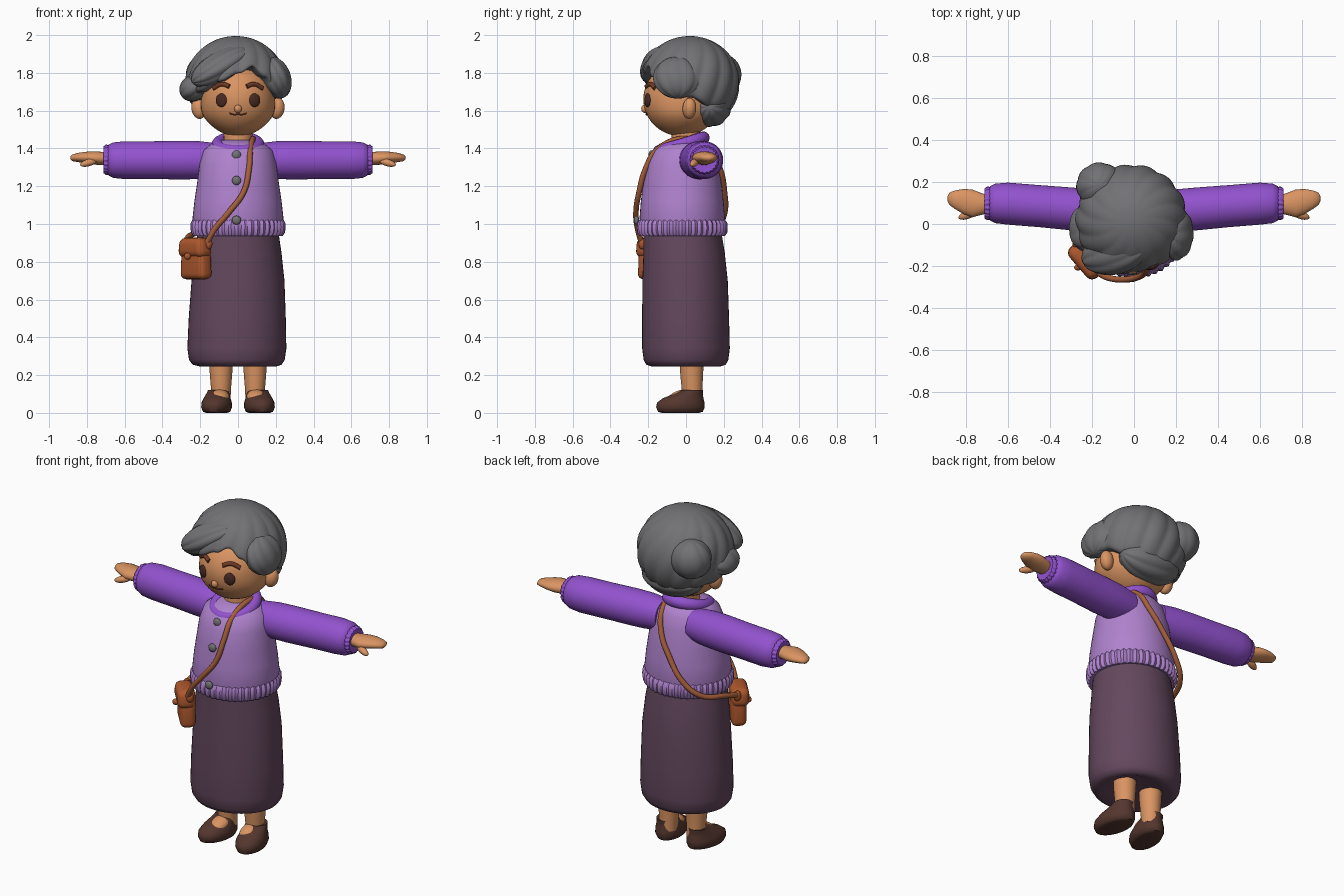
import bpy, bmesh, math
from mathutils import Matrix, Vector, Euler

if "Cube" in bpy.data.objects:
    bpy.data.objects.remove(bpy.data.objects["Cube"])

def mat(name, r, g, b):
    m = bpy.data.materials.new(name)
    lin = [((c / 255 + 0.055) / 1.055) ** 2.4 for c in (r, g, b)]
    m.diffuse_color = (*lin, 1)
    m.use_nodes = True
    m.node_tree.nodes["Principled BSDF"].inputs["Base Color"].default_value = m.diffuse_color
    return m

SKIN = mat("skin", 218, 148, 98)
HAIR = mat("grey hair", 114, 114, 117)
SLEEVE = mat("deep purple", 146, 82, 206)
VEST = mat("lavender", 175, 130, 205)
SKIRT = mat("plum", 100, 72, 94)
BAG = mat("tan leather", 174, 88, 46)
STRAP = mat("strap leather", 165, 95, 58)
SHOE = mat("dark brown", 84, 54, 46)
EYE = mat("eye brown", 72, 42, 34)
BROW = mat("brow brown", 112, 58, 38)

def finish(name, bm, m, angle=50):
    bmesh.ops.recalc_face_normals(bm, faces=bm.faces)
    me = bpy.data.meshes.new(name)
    bm.to_mesh(me)
    bm.free()
    me.materials.append(m)
    ob = bpy.data.objects.new(name, me)
    bpy.context.collection.objects.link(ob)
    bpy.ops.object.select_all(action='DESELECT')
    ob.select_set(True)
    bpy.context.view_layer.objects.active = ob
    bpy.ops.object.shade_smooth_by_angle(angle=math.radians(angle))
    return ob

def skin_rings(name, rings, m, angle=50):
    """Bridge closed rings of points and cap both ends."""
    bm = bmesh.new()
    vs = [[bm.verts.new(p) for p in r] for r in rings]
    n = len(rings[0])
    for a, b in zip(vs, vs[1:]):
        for i in range(n):
            bm.faces.new((a[i], a[(i + 1) % n], b[(i + 1) % n], b[i]))
    bm.faces.new(vs[0])
    bm.faces.new(vs[-1])
    return finish(name, bm, m, angle)

def loft(name, rows, m, axis='z', n=48, ribs=0, depth=0.0, place=None):
    """Rows are (position along axis, centre a, centre b, radius a, radius b)."""
    rings = []
    for p, ca, cb, ra, rb in rows:
        ring = []
        for i in range(n):
            t = 2 * math.pi * i / n
            k = depth * math.cos(ribs * t)
            a, b = ca + (ra + k) * math.cos(t), cb + (rb + k) * math.sin(t)
            v = Vector((a, b, p) if axis == 'z' else (p, a, b))
            ring.append(place @ v if place else v)
        rings.append(ring)
    return skin_rings(name, rings, m)

def blob(name, m, loc, rad, rot=(0, 0, 0), grooves=0, depth=0.06, seg=32):
    """Ellipsoid, optionally with lock grooves running around its local x axis poles."""
    bm = bmesh.new()
    bmesh.ops.create_uvsphere(bm, u_segments=seg * (2 if grooves else 1), v_segments=seg // 2, radius=1)
    for v in bm.verts:
        if grooves:
            a = math.atan2(v.co.y, v.co.x)
            w = math.hypot(v.co.x, v.co.y)
            v.co *= 1 - depth * w * (1 - abs(math.sin(grooves * a / 2 + 0.6 * v.co.z)))
            v.co = Vector((v.co.z, v.co.x, v.co.y))
    e = Euler([math.radians(a) for a in rot]).to_matrix().to_4x4()
    bm.transform(Matrix.Translation(loc) @ e @ Matrix.Diagonal((*rad, 1)))
    return finish(name, bm, m, 75)

def tube(name, pts, r, m):
    cu = bpy.data.curves.new(name, 'CURVE')
    cu.dimensions = '3D'
    cu.bevel_depth, cu.bevel_resolution, cu.resolution_u = r, 3, 8
    cu.use_fill_caps = True
    s = cu.splines.new('BEZIER')
    s.bezier_points.add(len(pts) - 1)
    for b, p in zip(s.bezier_points, pts):
        b.co = p
        b.handle_left_type = b.handle_right_type = 'AUTO'
    cu.materials.append(m)
    ob = bpy.data.objects.new(name, cu)
    bpy.context.collection.objects.link(ob)
    bpy.ops.object.select_all(action='DESELECT')
    ob.select_set(True)
    bpy.context.view_layer.objects.active = ob
    bpy.ops.object.convert(target='MESH')
    return ob

# skirt, vest and ribbed hem
loft("skirt", [(.262, 0, 0, .15, .14), (.245, 0, 0, .20, .18), (.255, -.005, 0, .235, .21), (.28, -.006, 0, .253, .224),
               (.34, -.006, 0, .262, .232), (.5, -.004, -.002, .257, .23), (.7, 0, -.005, .246, .226),
               (.85, 0, -.01, .23, .215), (.97, 0, -.02, .212, .205)], SKIRT)
loft("vest", [(.97, 0, -.02, .23, .215), (1.03, 0, -.02, .241, .226), (1.12, 0, -.02, .231, .219),
              (1.22, 0, -.02, .216, .207), (1.32, 0, -.02, .203, .188), (1.39, 0, -.015, .182, .163),
              (1.425, 0, -.01, .14, .13), (1.445, 0, 0, .08, .08)], VEST)
loft("vest_hem", [(.94, 0, -.02, .20, .19), (.937, 0, -.02, .232, .222), (.955, 0, -.02, .244, .234), (.98, 0, -.02, .247, .236),
                  (1.005, 0, -.02, .246, .234), (1.022, 0, -.02, .236, .222)], VEST, n=176, ribs=44, depth=.005)

# collar: tilted ring, low at the front
bm = bmesh.new()
vs = []
for i in range(48):
    t = 2 * math.pi * i / 48
    c, s = math.cos(t), math.sin(t)
    vs.append([bm.verts.new((c * (.108 + .032 * math.cos(u)), -.025 + s * (.118 + .032 * math.cos(u)),
                             1.42 + .036 * s + .034 * math.sin(u)))
               for u in [2 * math.pi * j / 14 for j in range(14)]])
for i in range(48):
    for j in range(14):
        a, b = vs[i], vs[(i + 1) % 48]
        bm.faces.new((a[j], b[j], b[(j + 1) % 14], a[(j + 1) % 14]))
finish("collar", bm, SLEEVE)

for z, y in ((1.365, -.185), (1.23, -.23), (1.02, -.262)):
    blob("button", HAIR, (-.008, y, z), (.024, .014, .024), seg=20)

# arms, hands, legs and shoes on both sides
for s in (-1, 1):
    loft("sleeve", [(s * x, cy, 1.338, r, r) for x, cy, r in
         ((.10, .06, .088), (.2, .065, .1), (.3, .072, .102), (.45, .085, .1), (.6, .097, .1), (.66, .098, .094),
          (.685, .098, .082), (.692, .098, .068))], SLEEVE, 'x')
    loft("cuff", [(s * x, .098, 1.34, r, r) for x, r in ((.675, .06), (.685, .076), (.70, .077), (.712, .068), (.71, .045))],
         SLEEVE, 'x', n=96, ribs=20, depth=.003)
    loft("hand", [(s * x, cy, cz, ry, rz) for x, cy, cz, ry, rz in
         ((.68, .095, 1.345, .04, .036), (.72, .095, 1.347, .05, .035), (.77, .098, 1.35, .066, .035),
          (.81, .107, 1.352, .06, .03), (.85, .115, 1.352, .045, .024), (.878, .12, 1.35, .03, .017), (.888, .12, 1.35, .01, .006))],
         SKIN, 'x', n=24)
    blob("thumb", SKIN, (s * .79, .045, 1.325), (.05, .02, .019), (0, s * 15, s * -20), seg=20)
    loft("leg", [(.06, s * .09, .035, .05, .052), (.13, s * .09, .032, .053, .055), (.2, s * .09, .03, .059, .06),
                 (.3, s * .09, .03, .064, .066)], SKIN, n=32)
    blob("instep", SKIN, (s * .097, -.03, .085), (.05, .07, .035), (18, 0, 0), seg=24)
    place = Matrix.Translation((s * .108, 0, 0)) @ Matrix.Rotation(s * math.radians(10), 4, 'Z')
    loft("shoe", [(0, 0, -.03, .055, .1), (.006, 0, -.03, .07, .12), (.03, 0, -.03, .08, .13), (.055, 0, -.028, .078, .127),
                  (.078, 0, -.015, .07, .108), (.1, 0, .012, .062, .078), (.122, 0, .035, .056, .057),
                  (.118, 0, .035, .046, .045)], SHOE, n=36, place=place)

# neck, head and face
loft("neck", [(1.36, 0, 0, .085, .085), (1.44, 0, 0, .075, .075), (1.54, 0, 0, .078, .08)], SKIN, n=32)
HC, HR = Vector((0, -.022, 1.66)), Vector((.194, .204, .196))
head = blob("head", SKIN, HC, HR, seg=48)
for v in head.data.vertices:        # fuller cheeks below the eyes
    v.co.x *= 1 + .06 * math.exp(-((v.co.z - 1.57) / .06) ** 2)

def face(x, z, out=0):
    k = 1 - ((x - HC.x) / HR.x) ** 2 - ((z - HC.z) / HR.z) ** 2
    return (x, HC.y - HR.y * math.sqrt(k) - out, z)

blob("nose", SKIN, face(0, 1.61, -.002), (.02, .02, .022), seg=20)
tube("mouth", [face(x, z, .002) for x, z in ((-.045, 1.586), (-.02, 1.579), (0, 1.581), (.02, 1.579), (.045, 1.586))], .004, BROW)
for s in (-1, 1):
    blob("ear", SKIN, (s * .207, .018, 1.612), (.04, .036, .056), (0, s * 10, s * 20), seg=24)
    blob("eye", EYE, face(s * .088, 1.655), (.031, .013, .036), (0, 0, s * 22), seg=24)
    tube("eyebrow", [face(s * x, z, .002) for x, z in ((.045, 1.728), (.085, 1.74), (.13, 1.718))], .012, BROW)

# hair cap: grooved dome cut at a hairline that varies around the head
LINE = [(-180, 1.58), (-110, 1.62), (-75, 1.66), (-50, 1.70), (-20, 1.755), (5, 1.80), (22, 1.835), (38, 1.78),
        (55, 1.70), (90, 1.67), (120, 1.62), (180, 1.58)]

def hairline(d):
    for (a, za), (b, zb) in zip(LINE, LINE[1:]):
        if a <= d <= b:
            t = (d - a) / (b - a)
            return za + (zb - za) * t * t * (3 - 2 * t)

rings = []
N, M = 144, 26
for j in range(1, M + 3):
    ring = []
    for i in range(N):
        p = -math.pi + 2 * math.pi * i / N
        end = math.acos((hairline(math.degrees(p)) - 1.745) / .25)
        t = end * min(j, M) / M
        k = 1 - .045 * math.sin(t) * (1 - abs(math.sin(7 * p + 2.2 * t)))
        k *= (.97, .9, .68)[max(0, j - M)] if j >= M else 1
        ring.append((-.012 + .268 * k * math.sin(t) * math.sin(p), .02 - .265 * k * math.sin(t) * math.cos(p),
                     1.745 + .25 * math.cos(t) * (1 if j <= M else .98)))
    rings.append(ring)
skin_rings("hair_cap", rings, HAIR, 75)

# hair locks: swept fringe, side curls, nape roll and bun
blob("fringe", HAIR, (-.09, -.135, 1.835), (.18, .105, .082), (0, -28, 14), 9)
blob("left_curl", HAIR, (-.235, -.02, 1.72), (.078, .11, .07), (0, -35, 0), 7)
blob("right_lock", HAIR, (.2, -.045, 1.775), (.115, .13, .08), (0, 70, 0), 9)
blob("nape_roll", HAIR, (0, .125, 1.62), (.19, .115, .108), (0, 0, 0), 9)
blob("bun", HAIR, (-.165, .185, 1.79), (.112, .108, .112), (0, 90, 30), 8, .04)

# shoulder bag, flap and clasp, turned toward the front corner
def box(name, m, loc, size, bevel):
    bm = bmesh.new()
    bmesh.ops.create_cube(bm, size=1)
    for v in bm.verts:
        v.co = Vector([a * b for a, b in zip(v.co, size)])
        v.co.x *= 1.06 if v.co.z < 0 else .94
    bmesh.ops.bevel(bm, geom=bm.edges[:], offset=bevel, segments=4, profile=.5, affect='EDGES')
    bm.transform(BP @ Matrix.Translation(loc))
    return finish(name, bm, m, 60)

BP = Matrix.Translation((-.222, -.168, .81)) @ Matrix.Rotation(math.radians(-49), 4, 'Z')
box("bag_body", BAG, (0, 0, -.01), (.18, .085, .185), .03)
box("bag_flap", BAG, (0, -.008, .065), (.188, .1, .105), .035)
blob("bag_clasp", BAG, BP @ Vector((0, -.06, .02)), (.018, .014, .018), seg=16)
for s in (-1, 1):
    blob("strap_knot", BAG, BP @ Vector((s * .09, .01, .085)), (.02, .022, .03), seg=16)

tube("bag_strap", [(-.165, -.235, .9), (-.125, -.255, .97), (-.05, -.265, 1.06), (.03, -.248, 1.17), (.058, -.215, 1.29),
                   (.065, -.15, 1.395), (.08, 0, 1.452), (.07, .12, 1.405), (.04, .178, 1.3), (-.03, .203, 1.18),
                   (-.12, .202, 1.05), (-.2, .15, .97), (-.265, .0, .93), (-.275, -.1, .9)], .015, STRAP)
